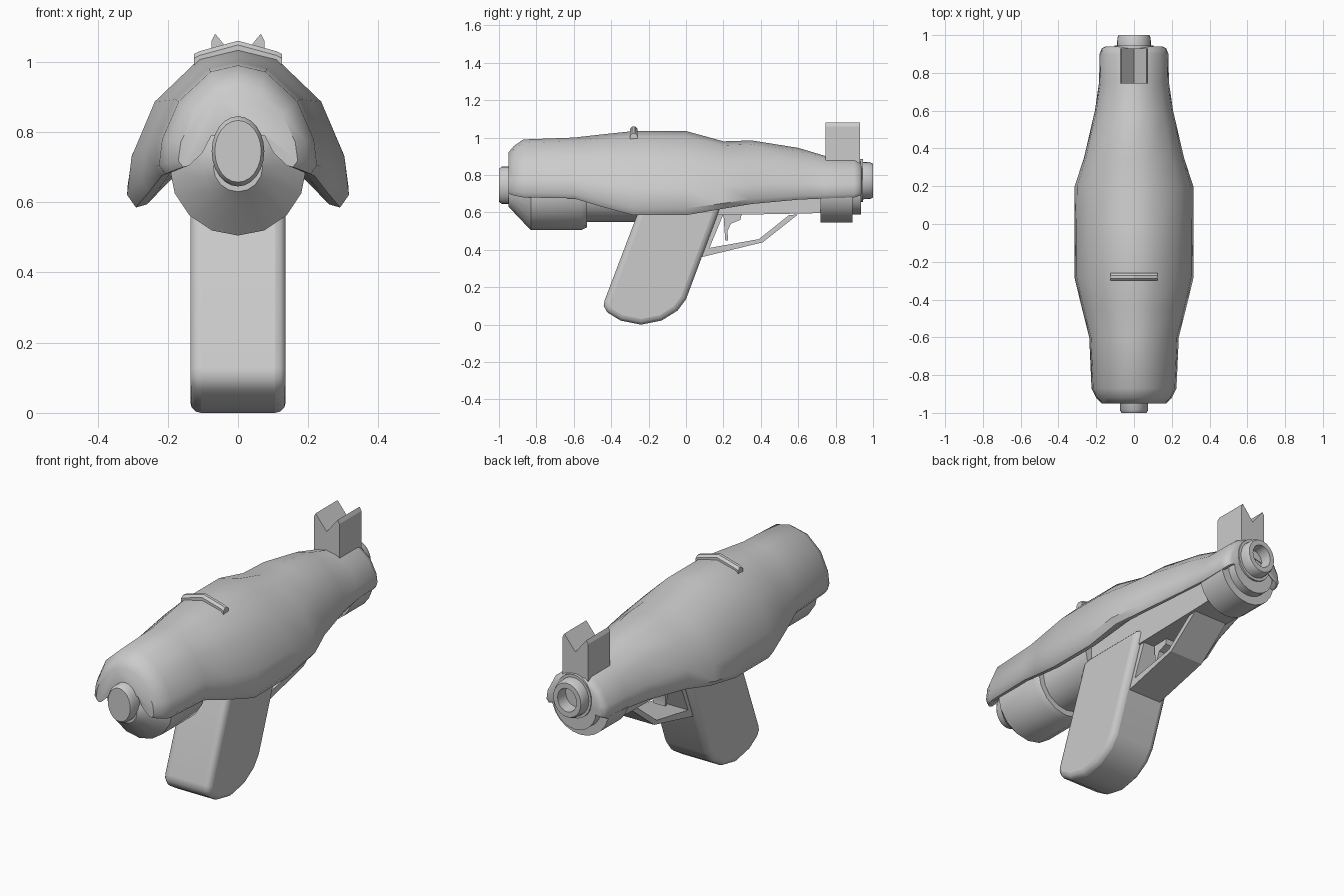
import bpy, bmesh, math

cube = bpy.data.objects.get("Cube")
if cube:
    bpy.data.objects.remove(cube, do_unlink=True)

grey = bpy.data.materials.new("plain grey")
grey.use_nodes = True
colour = (0.6, 0.6, 0.6, 1)
grey.diffuse_color = colour
grey.node_tree.nodes["Principled BSDF"].inputs["Base Color"].default_value = colour


def finish(bm, name, angle=40, bevel=0):
    bmesh.ops.recalc_face_normals(bm, faces=bm.faces)
    mesh = bpy.data.meshes.new(name)
    bm.to_mesh(mesh)
    bm.free()
    mesh.materials.append(grey)
    obj = bpy.data.objects.new(name, mesh)
    bpy.context.collection.objects.link(obj)
    if bevel:
        mod = obj.modifiers.new("rounded edges", "BEVEL")
        mod.width, mod.segments, mod.limit_method = bevel, 3, "ANGLE"
        mod.angle_limit = math.radians(50)
    bpy.ops.object.select_all(action="DESELECT")
    bpy.context.view_layer.objects.active = obj
    obj.select_set(True)
    bpy.ops.object.shade_smooth_by_angle(angle=math.radians(angle))
    return obj


def loft(name, rings, angle=40, caps=True):
    """Skin closed rings of points, capping both ends."""
    bm = bmesh.new()
    loops = [[bm.verts.new(p) for p in ring] for ring in rings]
    for a, b in zip(loops, loops[1:]):
        for i in range(len(a)):
            j = (i + 1) % len(a)
            bm.faces.new((a[i], a[j], b[j], b[i]))
    if caps:
        bm.faces.new(loops[0])
        bm.faces.new(loops[-1])
    return finish(bm, name, angle)


def lathe(name, profile, z, sides=24, wide=1.0):
    """Turn (y, radius) pairs around a lengthwise axis."""
    turns = [math.tau * i / sides for i in range(sides)]
    return loft(name, [[(r * wide * math.sin(t), y, z + r * math.cos(t)) for t in turns]
                       for y, r in profile])


def slab(name, outline, half, bevel=0, angle=40):
    """Side outline in (y, z) given thickness across x."""
    bm = bmesh.new()
    left = [bm.verts.new((half, y, z)) for y, z in outline]
    right = [bm.verts.new((-half, y, z)) for y, z in outline]
    bm.faces.new(left)
    bm.faces.new(right)
    for i in range(len(left)):
        j = (i + 1) % len(left)
        bm.faces.new((left[i], left[j], right[j], right[i]))
    return finish(bm, name, angle, bevel)


# Upper shell: one half section, mirrored and scaled along the length
half = [(0, 1), (0.35, 0.94), (0.75, 0.67), (0.96, 0.32), (1, 0.08),
        (0.92, 0), (0.82, 0.02), (0.6, 0.18), (0.45, 0.4), (0, 0.5)]
section = half + [(-x, z) for x, z in reversed(half[1:-1])]
stations = [  # y, half width, bottom, top
    (-0.95, 0.17, 0.70, 0.92), (-0.92, 0.2, 0.69, 0.955), (-0.87, 0.225, 0.68, 0.99),
    (-0.6, 0.237, 0.675, 1.0), (-0.45, 0.275, 0.63, 1.017), (-0.28, 0.316, 0.585, 1.035),
    (0, 0.316, 0.585, 1.035), (0.2, 0.314, 0.62, 0.98), (0.35, 0.265, 0.645, 0.985),
    (0.6, 0.207, 0.668, 0.945), (0.75, 0.185, 0.675, 0.9), (0.9, 0.182, 0.68, 0.9),
    (0.93, 0.17, 0.69, 0.885), (0.94, 0.15, 0.7, 0.87)]
loft("upper_shell", [[(x * w, y, lo + z * (hi - lo)) for x, z in section]
                     for y, w, lo, hi in stations], 45)

# Round housings below the shell
lathe("rear_housing", [(-0.95, 0.07), (-0.92, 0.1), (-0.83, 0.195), (-0.56, 0.195),
                       (-0.53, 0.18), (-0.53, 0.15), (-0.2, 0.15)], 0.7, 16)
lathe("front_housing", [(0.72, 0.17), (0.89, 0.17), (0.89, 0.125), (0.935, 0.125)], 0.715)

# Rear plug and hollow muzzle
lathe("rear_plug", [(-0.9, 0.1), (-0.985, 0.1), (-1.0, 0.088)], 0.745, 24, 0.75)
lathe("muzzle", [(0.88, 0.115), (0.945, 0.115), (0.945, 0.1), (0.985, 0.098),
                 (1.0, 0.09), (1.0, 0.062), (0.9, 0.055)], 0.77, 24, 0.9)

# Grip with rounded edges
slab("grip", [(-0.235, 0.66), (-0.26, 0.59), (-0.435, 0.13), (-0.44, 0.1), (-0.42, 0.065),
              (-0.35, 0.022), (-0.24, 0), (-0.13, 0.022), (-0.045, 0.075), (0, 0.135),
              (0.17, 0.59), (0.195, 0.66)], 0.136, 0.03)

# Underframe, trigger guard and trigger
slab("underframe", [(-0.28, 0.59), (0.15, 0.585), (0.67, 0.595), (0.75, 0.6),
                    (0.75, 0.78), (-0.28, 0.78)], 0.11)
slab("trigger_guard", [(0.08, 0.36), (0.41, 0.44), (0.6, 0.59), (0.55, 0.585),
                       (0.39, 0.457), (0.125, 0.41), (0.2, 0.59), (0.15, 0.59)], 0.1, 0, 20)
slab("trigger", [(0.2, 0.6), (0.205, 0.52), (0.21, 0.45), (0.225, 0.45), (0.222, 0.5),
                 (0.24, 0.54), (0.29, 0.56), (0.3, 0.6)], 0.035)

# Notched sight near the muzzle
notch = [(-0.075, 0.85), (0.075, 0.85), (0.075, 1.06), (0.065, 1.08),
         (0, 1.0), (-0.065, 1.08), (-0.075, 1.06)]
loft("notched_sight", [[(x, y, z) for x, z in notch] for y in (0.745, 0.93)], 20)

# Bent ridge bar across the top of the shell
bar = [(-0.02, -0.03), (-0.02, 0.01), (-0.008, 0.022), (0.008, 0.022), (0.02, 0.01), (0.02, -0.03)]
loft("ridge_bar", [[(x, -0.28 + y, z + up) for y, up in bar]
                   for x, z in ((-0.125, 1.0), (-0.11, 1.008), (0, 1.038), (0.11, 1.008), (0.125, 1.0))], 30)
